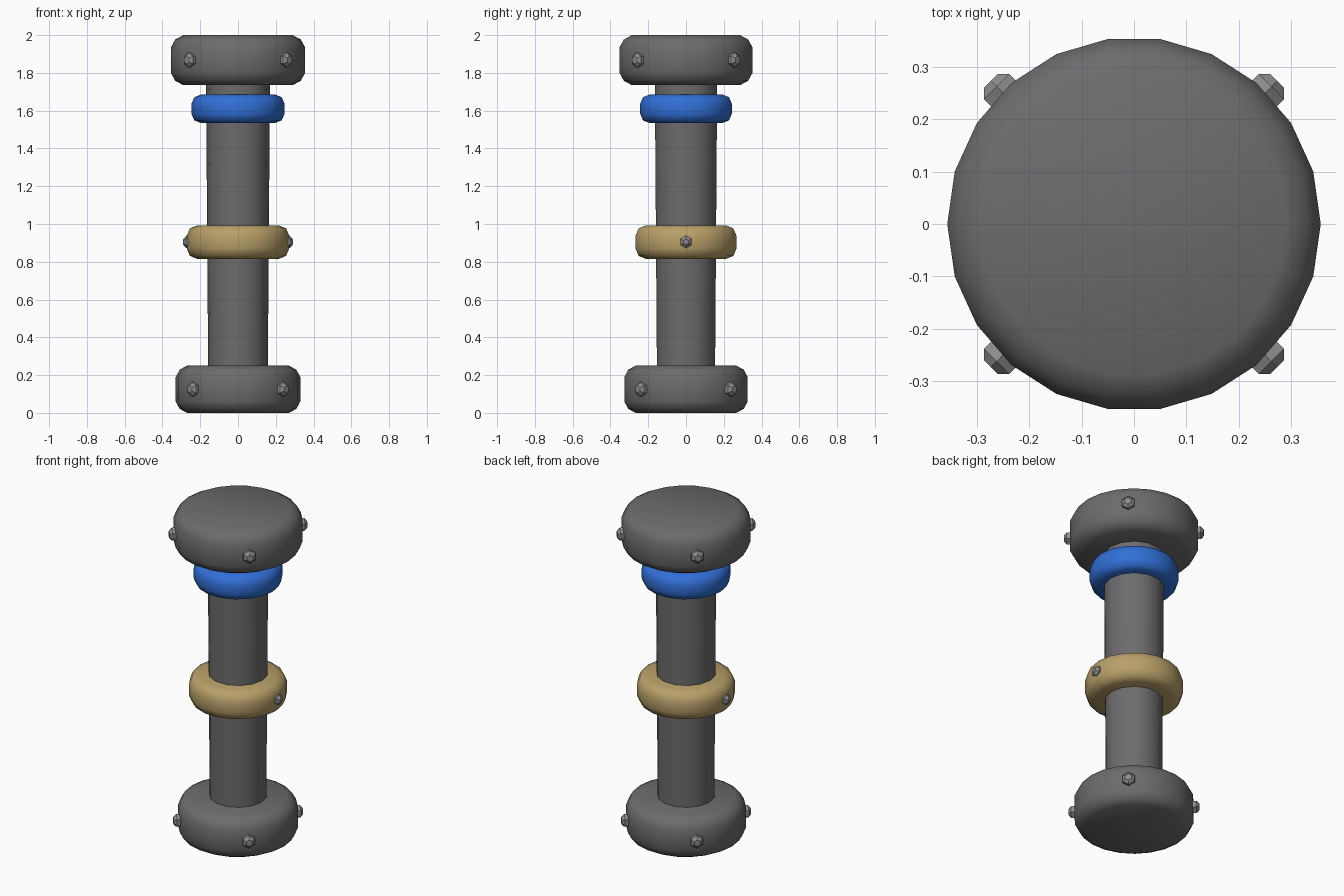
import bpy, bmesh
from math import pi, cos, sin, radians
from mathutils import Matrix

if "Cube" in bpy.data.objects:
    bpy.data.objects.remove(bpy.data.objects["Cube"])


def material(name, color):
    m = bpy.data.materials.new(name)
    m.diffuse_color = color
    m.use_nodes = True
    m.node_tree.nodes["Principled BSDF"].inputs["Base Color"].default_value = m.diffuse_color
    return m


def make_drum(name, r0, r1, z0, z1, sides, mat, bevel=0, segments=2, profile=0.5, smooth=True):
    """Closed n-sided drum about z, first corner on +x, with rounded rims."""
    bm = bmesh.new()
    loops = []
    for r, z in ((r0, z0), (r1, z1)):
        loops.append([bm.verts.new((r * cos(2 * pi * i / sides), r * sin(2 * pi * i / sides), z))
                      for i in range(sides)])
    low, high = loops
    bm.faces.new(low[::-1])
    bm.faces.new(high)
    for i in range(sides):
        j = (i + 1) % sides
        bm.faces.new((low[i], low[j], high[j], high[i]))
    if bevel:
        rims = [e for e in bm.edges if abs(e.verts[0].co.z - e.verts[1].co.z) < 1e-5]
        bmesh.ops.bevel(bm, geom=rims, offset=bevel, segments=segments, profile=profile,
                        affect='EDGES')
    for f in bm.faces:
        f.smooth = smooth
    mesh = bpy.data.meshes.new(name)
    bm.to_mesh(mesh)
    bm.free()
    mesh.materials.append(mat)
    ob = bpy.data.objects.new(name, mesh)
    bpy.context.collection.objects.link(ob)
    return ob


def add_bolts(name, angles, distance, z, radius, depth):
    """Hexagonal bolt heads pointing outwards at the given angles."""
    for i, a in enumerate(angles):
        ob = make_drum(f"{name}_{i + 1}", radius, radius, -depth / 2, depth / 2, 6, bolt_grey,
                       bevel=0.016, segments=1, smooth=False)
        ob.data.transform(Matrix.Rotation(pi / 2, 4, 'Y'))
        ob.rotation_euler.z = radians(a)
        ob.location = (distance * cos(radians(a)), distance * sin(radians(a)), z)


blue = material("blue", (0.03, 0.16, 0.68, 1))
brass = material("brass", (0.48, 0.35, 0.14, 1))
dark_grey = material("dark_grey", (0.15, 0.15, 0.155, 1))
bolt_grey = material("bolt_grey", (0.27, 0.27, 0.27, 1))

# Shaft, slightly wider at the top
shaft = make_drum("shaft", 0.157, 0.17, 0.1, 1.85, 14, dark_grey)
bpy.context.view_layer.objects.active = shaft
shaft.select_set(True)
bpy.ops.object.shade_smooth_by_angle(angle=radians(40))

# End drums
make_drum("bottom_drum", 0.33, 0.33, 0.0, 0.25, 22, dark_grey, 0.06, profile=0.42)
make_drum("top_drum", 0.356, 0.356, 1.735, 2.0, 22, dark_grey, 0.066, profile=0.42)

# Collars around the shaft
make_drum("brass_collar", 0.271, 0.271, 0.815, 0.993, 18, brass, 0.055)
make_drum("blue_collar", 0.246, 0.246, 1.535, 1.685, 18, blue, 0.048)

# Bolts on the drums and the brass collar
diagonals = (45, 135, 225, 315)
add_bolts("bottom_bolt", diagonals, 0.332, 0.125, 0.038, 0.06)
add_bolts("top_bolt", diagonals, 0.356, 1.868, 0.039, 0.06)
add_bolts("collar_bolt", (0, 180), 0.265, 0.905, 0.033, 0.05)
